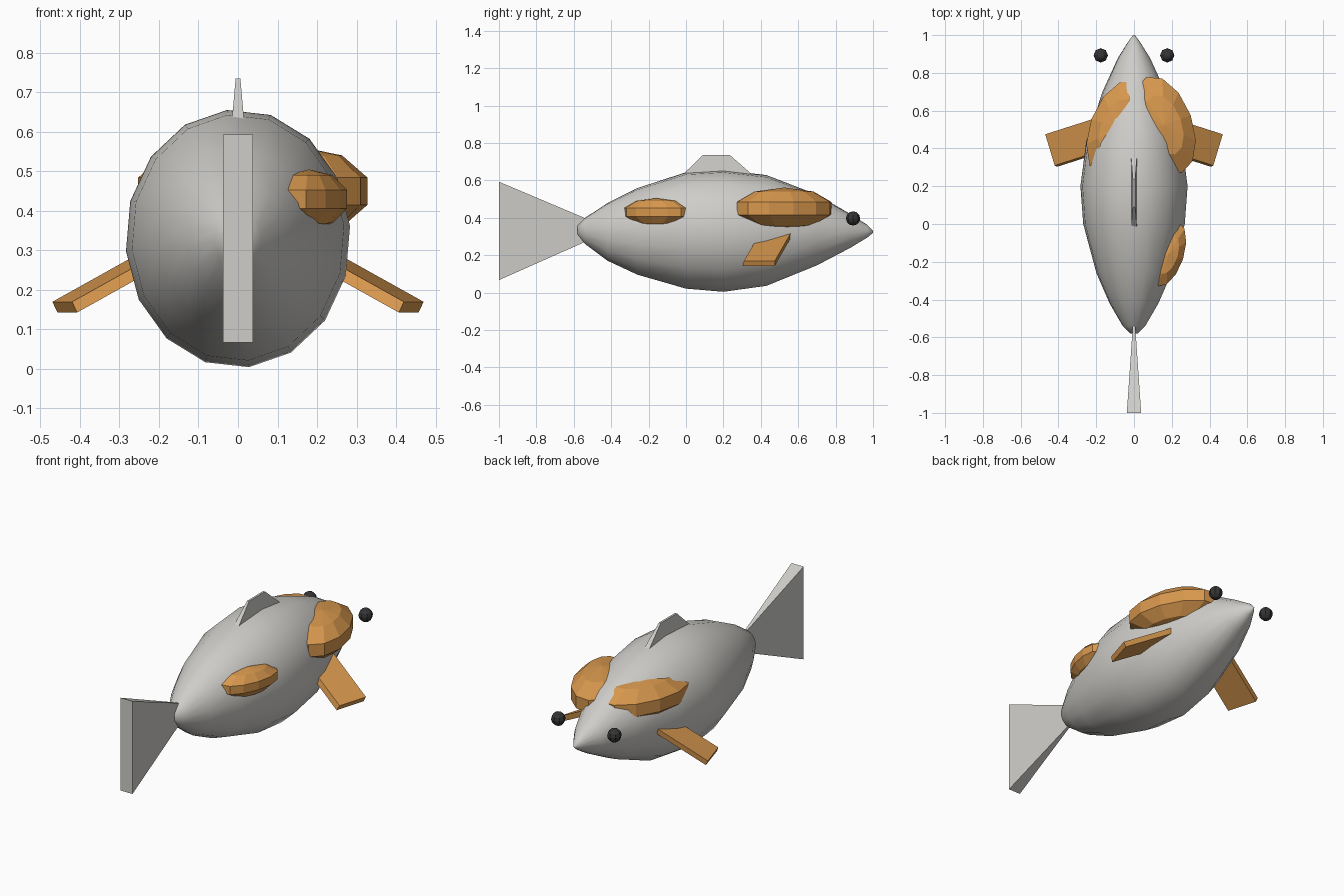
import bpy, bmesh, math
from mathutils import Matrix, Vector

if "Cube" in bpy.data.objects:
    bpy.data.objects.remove(bpy.data.objects["Cube"])


def material(name, rgb):
    m = bpy.data.materials.new(name)
    m.use_nodes = True
    m.diffuse_color = (*rgb, 1)
    m.node_tree.nodes["Principled BSDF"].inputs["Base Color"].default_value = (*rgb, 1)
    return m


GREY = material("pale grey", (0.62, 0.61, 0.58))
ORANGE = material("orange", (0.68, 0.31, 0.075))
BLACK = material("dark grey", (0.035, 0.035, 0.035))


def finish(bm, name, mat, smooth=False):
    bmesh.ops.recalc_face_normals(bm, faces=bm.faces)
    me = bpy.data.meshes.new(name)
    bm.to_mesh(me)
    bm.free()
    me.materials.append(mat)
    for p in me.polygons:
        p.use_smooth = smooth
    ob = bpy.data.objects.new(name, me)
    bpy.context.collection.objects.link(ob)
    return ob


def loft(rings, name, mat, smooth=False):
    """Skin a list of equal-length point rings and cap both ends."""
    bm = bmesh.new()
    loops = [[bm.verts.new(p) for p in ring] for ring in rings]
    n = len(loops[0])
    for a, b in zip(loops, loops[1:]):
        for i in range(n):
            j = (i + 1) % n
            bm.faces.new((a[i], a[j], b[j], b[i]))
    bm.faces.new(loops[0])
    bm.faces.new(loops[-1])
    return finish(bm, name, mat, smooth)


def ball(name, mat, center, size, turn=0, segments=12, rings=5):
    bm = bmesh.new()
    xf = (Matrix.Translation(center) @ Matrix.Rotation(math.radians(turn), 4, 'Z')
          @ Matrix.Diagonal((*size, 1)))
    bmesh.ops.create_uvsphere(bm, u_segments=segments, v_segments=rings,
                              radius=1, matrix=xf)
    return finish(bm, name, mat)


# Body: cross-sections along the length (y, half width, bottom, top)
SECTIONS = [(-0.58, 0.02, 0.31, 0.36), (-0.54, 0.06, 0.26, 0.40),
            (-0.42, 0.13, 0.17, 0.48), (-0.26, 0.20, 0.095, 0.56),
            (0.0, 0.27, 0.02, 0.645), (0.2, 0.285, 0.003, 0.657),
            (0.43, 0.255, 0.035, 0.63), (0.7, 0.168, 0.145, 0.525),
            (0.88, 0.085, 0.24, 0.42), (0.97, 0.028, 0.295, 0.362),
            (1.0, 0.005, 0.32, 0.33)]
SIDES = 16
rings = []
for y, w, lo, hi in SECTIONS:
    angles = [math.tau * (i + 0.25) / SIDES for i in range(SIDES)]
    rings.append([(w * math.cos(a), y, (lo + hi) / 2 + (hi - lo) / 2 * math.sin(a))
                  for a in angles])
loft(rings, "body", GREY, smooth=True)


# Tail fin: a wedge widening backwards
def upright(y, w, lo, hi):
    return [(-w, y, lo), (w, y, lo), (w, y, hi), (-w, y, hi)]


loft([upright(-1.0, 0.038, 0.067, 0.593), upright(-0.52, 0.005, 0.28, 0.39)],
     "tail_fin", GREY)


# Back fin: a tapered trapezoid
def level(z, w, back, front):
    return [(-w, back, z), (w, back, z), (w, front, z), (-w, front, z)]


loft([level(0.60, 0.018, -0.05, 0.39), level(0.735, 0.006, 0.09, 0.235)],
     "back_fin", GREY)

# Side fins and eyes, mirrored
INWARD = Vector((-0.26, 0.083, 0.145))
for side, label in ((1, "left"), (-1, "right")):
    tip = [Vector(p) for p in ((0.47, 0.475, 0.17), (0.42, 0.31, 0.17),
                               (0.407, 0.303, 0.143), (0.457, 0.475, 0.143))]
    fin = [[(side * p.x, p.y, p.z) for p in ring]
           for ring in (tip, [p + INWARD for p in tip])]
    loft(fin, label + "_side_fin", ORANGE)
    ball(label + "_eye", BLACK, (side * 0.176, 0.893, 0.397), (0.038,) * 3,
         segments=8, rings=6)

# Raised patches set into the skin
ball("left_shoulder_patch", ORANGE, (0.16, 0.525, 0.45), (0.157, 0.283, 0.112), 20)
ball("right_shoulder_patch", ORANGE, (-0.085, 0.505, 0.45), (0.157, 0.283, 0.112), -20)
ball("rear_patch", ORANGE, (0.18, -0.16, 0.43), (0.088, 0.187, 0.075), -18)
